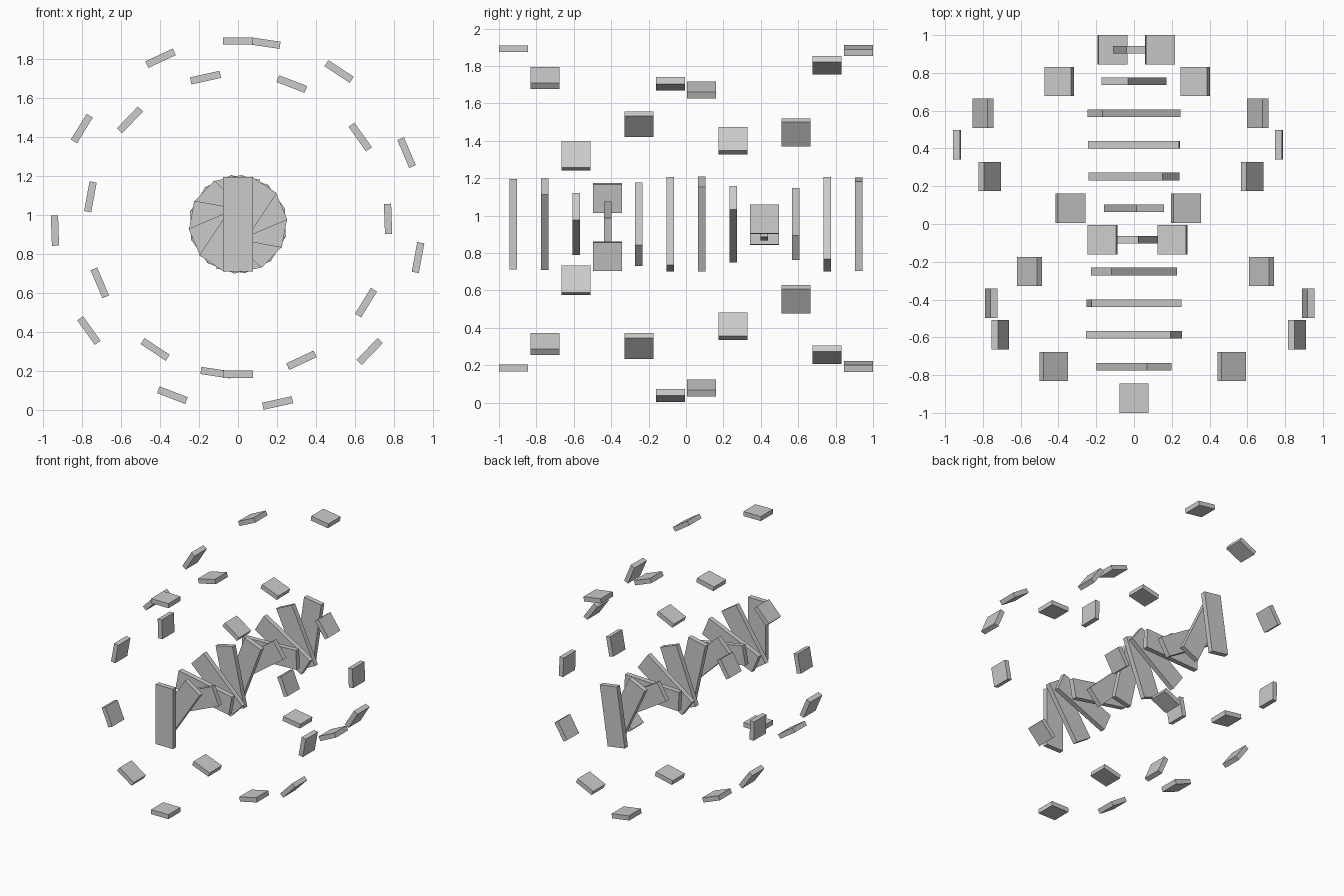
import bpy
from math import sin, cos, radians

if "Cube" in bpy.data.objects:
    bpy.data.objects.remove(bpy.data.objects["Cube"])

N = 12                    # steps along the helix
STEP = radians(33.5)      # twist per step
Y0 = 0.9225               # first/last step centre
CZ = 0.954                # axis height
PLATE = (0.155, 0.155, 0.037)
SLAT = (0.155, 0.04, 0.484)


def box(name, size, radius, angle, y):
    """Box turned about the y axis and pushed out by radius."""
    bpy.ops.mesh.primitive_cube_add(size=1)
    ob = bpy.context.object
    ob.name = name
    ob.scale = size
    ob.location = (radius * sin(angle), y, CZ + radius * cos(angle))
    ob.rotation_euler = (0, angle, 0)
    return ob


for i in range(N):
    y = -Y0 + 2 * Y0 * i / (N - 1)
    a = i * STEP
    # central twisting slat
    box(f"core_slat_{i + 1}", SLAT, 0, a, y)
    # outer and inner spiral plates on opposite sides
    box(f"outer_plate_{i + 1}", PLATE, 0.938, a, y)
    box(f"inner_plate_{i + 1}", PLATE, -0.769, a, y)
